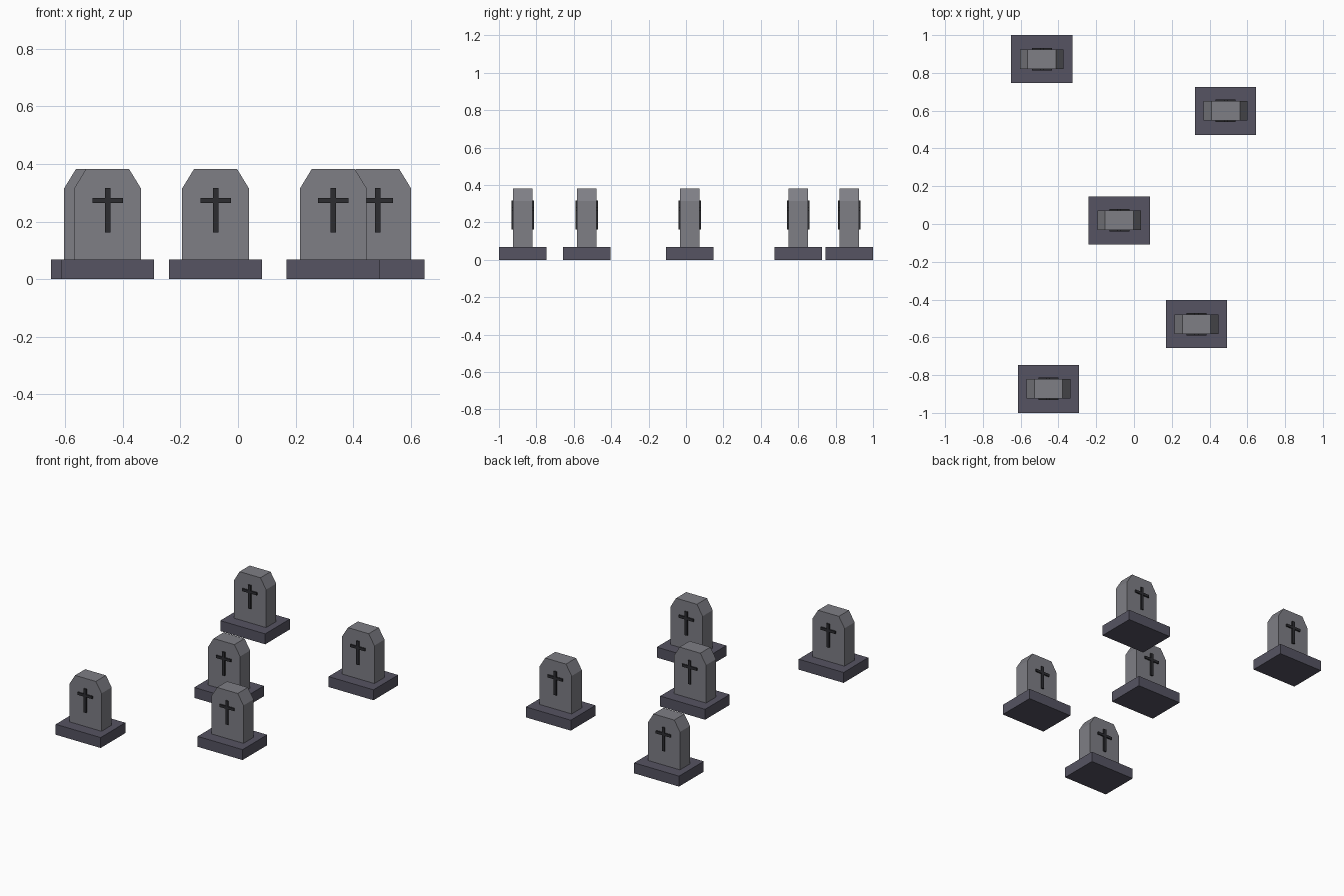
import bpy
import bmesh

cube = bpy.data.objects.get("Cube")
if cube:
    bpy.data.objects.remove(cube, do_unlink=True)


def make_material(name, colour):
    mat = bpy.data.materials.new(name)
    mat.use_nodes = True
    mat.diffuse_color = (*colour, 1)
    bsdf = next(n for n in mat.node_tree.nodes if n.type == 'BSDF_PRINCIPLED')
    bsdf.inputs["Base Color"].default_value = (*colour, 1)
    return mat


STONE = make_material("grey stone", (0.21, 0.21, 0.235))
PLINTH = make_material("dark slate", (0.092, 0.088, 0.122))
CROSS = make_material("charcoal", (0.025, 0.025, 0.03))


def extruded(name, outline, y_front, y_back, mat, location):
    """Extrude an x-z outline from y_front to y_back."""
    bm = bmesh.new()
    face = bm.faces.new([bm.verts.new((x, y_front, z)) for x, z in outline])
    result = bmesh.ops.extrude_face_region(bm, geom=[face])
    moved = [v for v in result["geom"] if isinstance(v, bmesh.types.BMVert)]
    bmesh.ops.translate(bm, verts=moved, vec=(0, y_back - y_front, 0))
    bmesh.ops.recalc_face_normals(bm, faces=bm.faces)
    mesh = bpy.data.meshes.new(name)
    bm.to_mesh(mesh)
    bm.free()
    mesh.materials.append(mat)
    obj = bpy.data.objects.new(name, mesh)
    obj.location = location
    bpy.context.collection.objects.link(obj)


def mirrored(half):
    """Complete a right-hand outline with its mirror image."""
    return half + [(-x, z) for x, z in reversed(half)]


# Half outlines, listed from bottom to top
plinth = mirrored([(0.162, 0), (0.162, 0.068)])
slab = mirrored([(0.116, 0.068), (0.116, 0.315), (0.075, 0.382)])
cross = mirrored([(0.0095, 0.162), (0.0095, 0.264), (0.053, 0.264),
                  (0.053, 0.281), (0.0095, 0.281), (0.0095, 0.316)])

# Scattered gravestones, each with a cross on the front and back
spots = [(-0.488, 0.873), (0.485, 0.599), (-0.078, 0.019),
         (0.331, -0.53), (-0.453, -0.873)]
for i, (x, y) in enumerate(spots, 1):
    place = (x, y, 0)
    extruded(f"plinth_{i}", plinth, -0.127, 0.127, PLINTH, place)
    extruded(f"headstone_{i}", slab, -0.052, 0.052, STONE, place)
    extruded(f"front_cross_{i}", cross, -0.06, -0.052, CROSS, place)
    extruded(f"back_cross_{i}", cross, 0.052, 0.06, CROSS, place)
